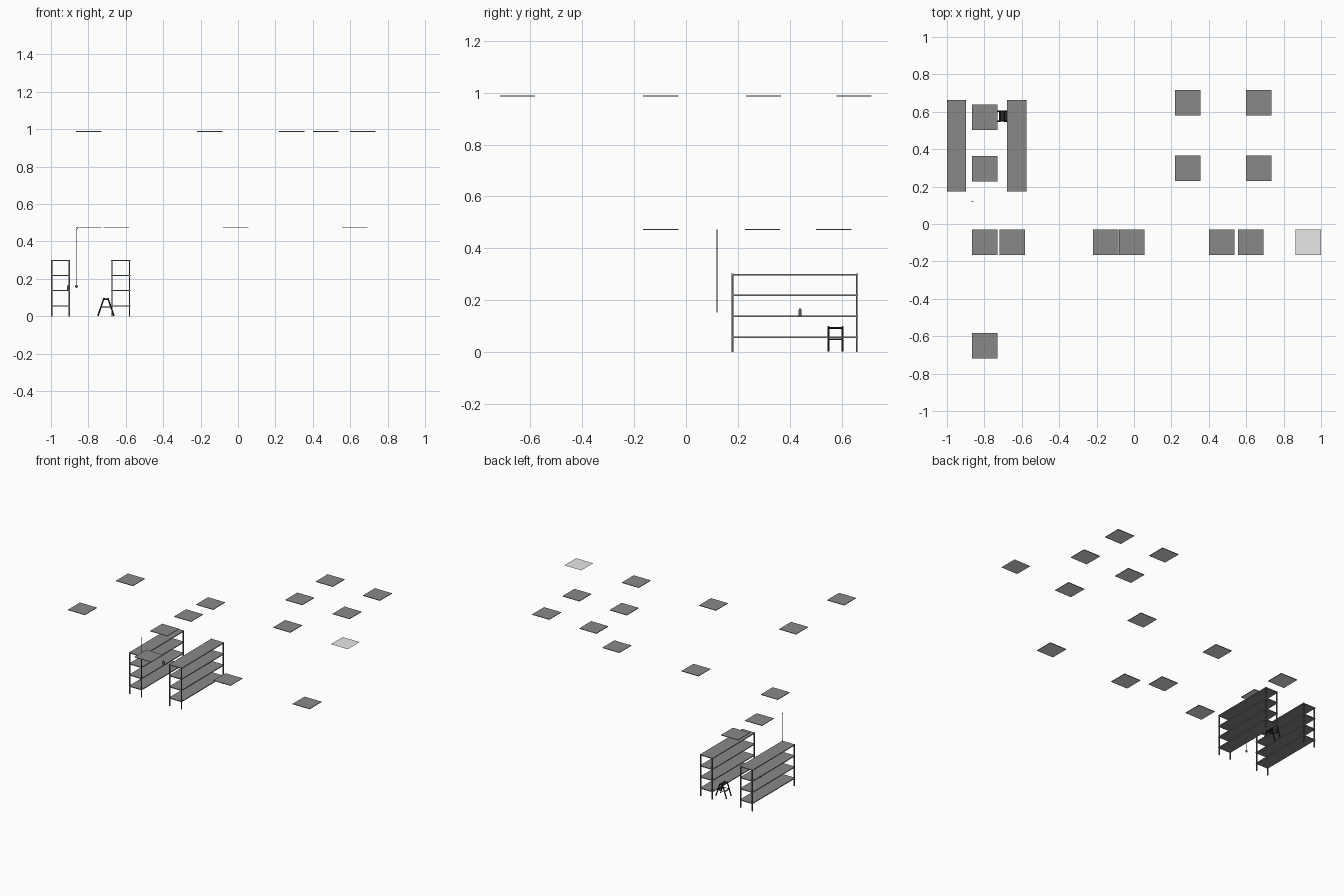
import bpy, bmesh, math
from mathutils import Vector, Matrix

if "Cube" in bpy.data.objects:
    bpy.data.objects.remove(bpy.data.objects["Cube"])


def mat(name, v):
    m = bpy.data.materials.new(name)
    m.diffuse_color = (v, v, v, 1)
    m.use_nodes = True
    m.node_tree.nodes["Principled BSDF"].inputs["Base Color"].default_value = m.diffuse_color
    return m


GREY = mat("dark grey metal", 0.25)
POST = mat("charcoal metal", 0.12)
BLACK = mat("black", 0.02)
LIGHT = mat("light diffuser", 0.8)


def finish(bm, name, material):
    me = bpy.data.meshes.new(name)
    bm.to_mesh(me)
    bm.free()
    me.materials.append(material)
    ob = bpy.data.objects.new(name, me)
    bpy.context.collection.objects.link(ob)
    return ob


def add_box(bm, lo, hi):
    lo, hi = Vector(lo), Vector(hi)
    s = hi - lo
    bmesh.ops.create_cube(bm, size=1, matrix=Matrix.Translation((lo + hi) / 2) @ Matrix.Diagonal((*s, 1)))


def add_bar(bm, a, b, r, seg=8):
    a, b = Vector(a), Vector(b)
    d = b - a
    m = Matrix.Translation((a + b) / 2) @ d.to_track_quat('Z', 'Y').to_matrix().to_4x4()
    bmesh.ops.create_cone(bm, cap_ends=True, segments=seg, radius1=r, radius2=r, depth=d.length, matrix=m)


# Ceiling light panels: thin dark housing with a pale diffuser underneath
H = 0.0682
HIGH, LOW = 0.988, 0.473


def diffuser(x, y, z, h):
    bm = bmesh.new()
    bmesh.ops.create_grid(bm, x_segments=1, y_segments=1, size=h, matrix=Matrix.Translation((x, y, z)))
    finish(bm, "light_diffuser", LIGHT)


panels = [(-0.797, 0.57, LOW), (-0.797, 0.295, LOW), (-0.797, -0.098, HIGH), (-0.65, -0.098, LOW),
          (-0.152, -0.098, HIGH), (-0.012, -0.098, LOW), (0.469, -0.098, HIGH), (0.625, -0.098, LOW),
          (-0.797, -0.65, HIGH)]
panels += [(x, y, HIGH) for x in (0.288, 0.668) for y in (0.299, 0.648)]
for x, y, z in panels:
    bm = bmesh.new()
    add_box(bm, (x - H, y - H, z - 0.002), (x + H, y + H, z + 0.002))
    finish(bm, "light_housing", GREY)
    diffuser(x, y, z - 0.0026, H - 0.002)
# one panel has no housing
diffuser(1 - H, -0.098, HIGH + 0.002, H)

# Two shelving units
Y0, Y1, W = 0.175, 0.663, 0.102
for x0 in (-1.0, -0.678):
    bm = bmesh.new()
    for z in (0.056, 0.137, 0.218, 0.298):
        add_box(bm, (x0, Y0, z - 0.003), (x0 + W, Y1, z + 0.003))
    finish(bm, "shelf_boards", GREY)
    bm = bmesh.new()
    for x in (x0 + 0.004, x0 + W - 0.004):
        for y in (Y0 + 0.004, Y1 - 0.004):
            add_box(bm, (x - 0.0035, y - 0.0035, 0), (x + 0.0035, y + 0.0035, 0.302))
    finish(bm, "shelf_posts", POST)

# Step stool: A-frame legs, top step, rungs
CX, YA, YB = -0.706, 0.550, 0.604
bm = bmesh.new()
for s in (-1, 1):
    for y in (YA, YB):
        add_bar(bm, (CX + s * 0.043, y, 0.002), (CX + s * 0.01, y, 0.098), 0.004)
    add_bar(bm, (CX + s * 0.012, YA, 0.092), (CX + s * 0.012, YB, 0.092), 0.004)
    add_bar(bm, (CX + s * 0.027, YA, 0.049), (CX + s * 0.027, YB, 0.049), 0.0035)
for y in (YA, YB):
    add_bar(bm, (CX - 0.027, y, 0.05), (CX + 0.027, y, 0.05), 0.002)
add_box(bm, (CX - 0.014, YA, 0.088), (CX + 0.014, YB, 0.094))
add_box(bm, (CX + 0.016, YA, 0.046), (CX + 0.034, YB, 0.051))
finish(bm, "step_stool", BLACK)

# Flat hanging pull cord with a weight at the end
CXC, CY = -0.864, 0.12
bm = bmesh.new()
pts = [(CXC, 0.16), (CXC, 0.462), (CXC + 0.003, 0.469), (CXC + 0.008, 0.472)]
for a, b in zip(pts, pts[1:]):
    add_bar(bm, (a[0], CY, a[1]), (b[0], CY, b[1]), 0.0016, 6)
finish(bm, "pull_cord", POST)
bm = bmesh.new()
add_bar(bm, (CXC, CY - 0.0015, 0.16), (CXC, CY + 0.0015, 0.16), 0.008, 16)
finish(bm, "cord_weight", POST)

# Small bottle on the left shelf
bm = bmesh.new()
bmesh.ops.create_cone(bm, cap_ends=True, segments=12, radius1=0.006, radius2=0.006, depth=0.02,
                      matrix=Matrix.Translation((-0.907, 0.44, 0.15)))
bmesh.ops.create_cone(bm, cap_ends=True, segments=12, radius1=0.006, radius2=0.003, depth=0.007,
                      matrix=Matrix.Translation((-0.907, 0.44, 0.1635)))
finish(bm, "bottle", POST)
